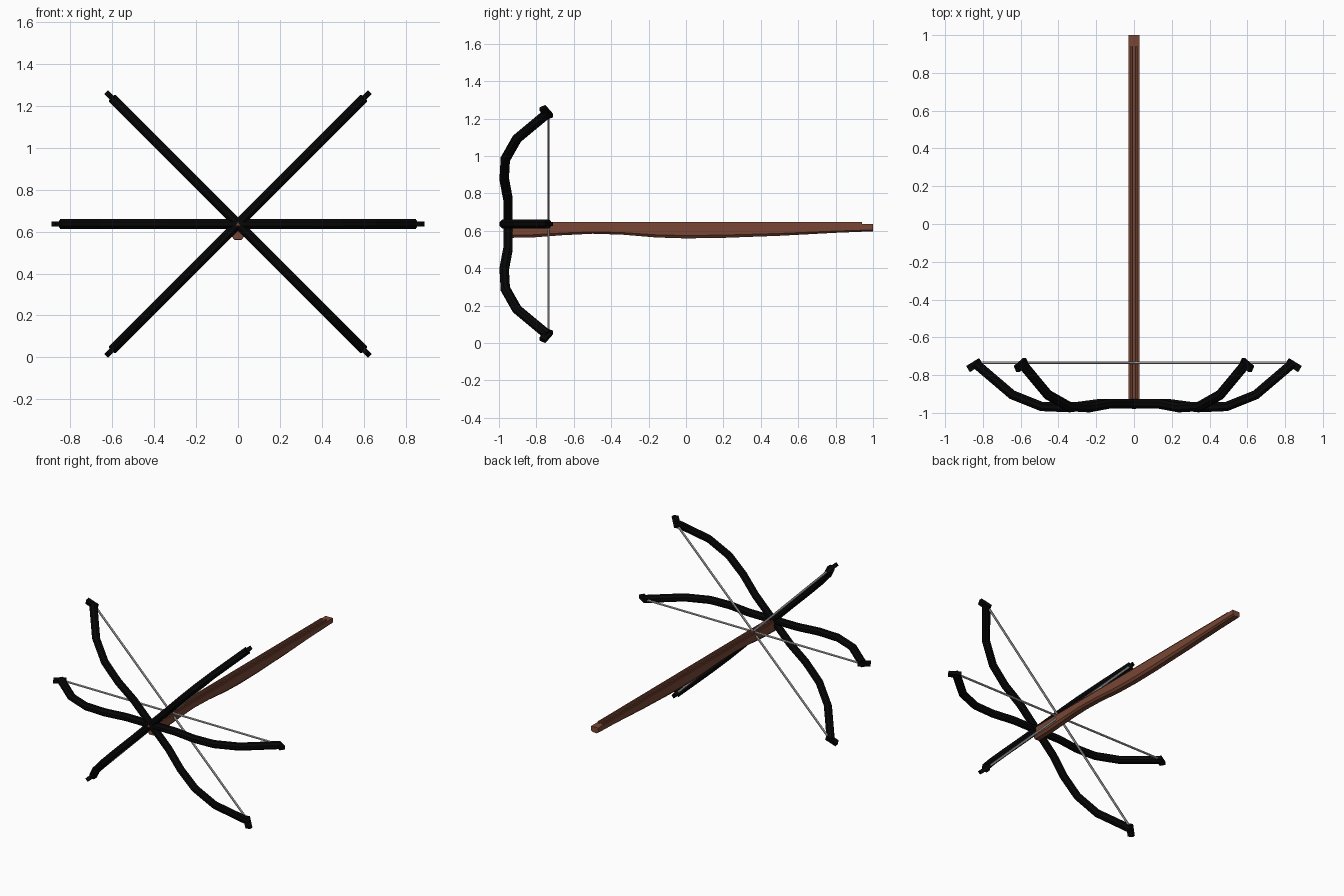
import bpy, bmesh, math
from mathutils import Vector, Matrix

if "Cube" in bpy.data.objects:
    bpy.data.objects.remove(bpy.data.objects["Cube"])

CZ = 0.636  # height of the crossing point


def mat(name, rgb):
    m = bpy.data.materials.new(name)
    m.diffuse_color = (*rgb, 1)
    m.use_nodes = True
    m.node_tree.nodes["Principled BSDF"].inputs["Base Color"].default_value = m.diffuse_color
    return m


BLACK = mat("black", (0.002, 0.002, 0.002))
BROWN = mat("brown wood", (0.19, 0.062, 0.035))
GREY = mat("grey string", (0.5, 0.5, 0.5))


def finish(bm, name, material):
    bmesh.ops.recalc_face_normals(bm, faces=bm.faces)
    me = bpy.data.meshes.new(name)
    bm.to_mesh(me)
    bm.free()
    me.materials.append(material)
    ob = bpy.data.objects.new(name, me)
    bpy.context.collection.objects.link(ob)
    return ob


def loft(bm, rings):
    """Skin a list of closed rings and cap both ends."""
    vs = [[bm.verts.new(p) for p in ring] for ring in rings]
    n = len(vs[0])
    for a, b in zip(vs, vs[1:]):
        for i in range(n):
            bm.faces.new((a[i], a[(i + 1) % n], b[(i + 1) % n], b[i]))
    bm.faces.new(vs[0])
    bm.faces.new(vs[-1][::-1])


def sweep(bm, path, half_w, half_z, sides):
    """Sweep a regular section along a path lying in the XY plane."""
    pts = [Vector((x, y, 0)) for x, y in path]
    rings = []
    k = 1 / math.cos(math.pi / sides)
    for i, p in enumerate(pts):
        d0 = (p - pts[max(i - 1, 0)]).normalized()
        d1 = (pts[min(i + 1, len(pts) - 1)] - p).normalized()
        t = (d0 + d1).normalized()
        nrm = Vector((-t.y, t.x, 0))
        ring = []
        for s in range(sides):
            a = 2 * math.pi * (s + 0.5) / sides
            ring.append(p + nrm * (half_w * k * math.cos(a))
                        + Vector((0, 0, half_z * k * math.sin(a))))
        rings.append(ring)
    loft(bm, rings)


# Three crossed bows with tip nocks and strings
half = [(0.19, -0.952), (0.34, -0.972), (0.49, -0.966), (0.645, -0.904), (0.84, -0.738)]
limb = [(-x, y) for x, y in reversed(half)] + half
for label, angle in (("level", 0), ("rising", 45), ("falling", -45)):
    place = Matrix.Translation((0, 0, CZ)) @ Matrix.Rotation(math.radians(angle), 4, 'Y')

    bm = bmesh.new()
    sweep(bm, limb, 0.025, 0.0235, 8)
    finish(bm, label + "_bow", BLACK).matrix_world = place

    bm = bmesh.new()
    for s in (-1, 1):
        sweep(bm, [(s * 0.81, -0.726), (s * 0.879, -0.768)], 0.019, 0.012, 4)
    finish(bm, label + "_bow_nocks", BLACK).matrix_world = place

    bm = bmesh.new()
    sweep(bm, [(-0.83, -0.735), (0.83, -0.735)], 0.0065, 0.0065, 6)
    finish(bm, label + "_bow_string", GREY).matrix_world = place

# Wooden stock: chamfered section with a curved underside
under = [(-0.95, 0.562), (-0.82, 0.564), (-0.66, 0.576), (-0.5, 0.584), (-0.34, 0.579),
         (-0.16, 0.564), (0.0, 0.559), (0.2, 0.562), (0.5, 0.573), (0.8, 0.589), (1.0, 0.597)]
top = 0.636
bm = bmesh.new()
rings = []
for y, z in under:
    c = (top - z) * 0.2
    rings.append([(-0.028, y, top), (0.028, y, top), (0.028, y, z + c),
                  (0.016, y, z), (-0.016, y, z), (-0.028, y, z + c)])
loft(bm, rings)
finish(bm, "stock", BROWN)

# Twin rails forming the bolt groove on top of the stock
bm = bmesh.new()
for s in (-1, 1):
    loft(bm, [[(s * 0.007, y, top - 0.004), (s * 0.020, y, top - 0.004),
               (s * 0.020, y, 0.647), (s * 0.011, y, 0.647)] for y in (-0.95, 0.94)])
finish(bm, "groove_rails", BROWN)

# Small wooden peg showing where the bows cross
bm = bmesh.new()
loft(bm, [[(-0.010, y, CZ - 0.008), (0.010, y, CZ - 0.008), (0, y, CZ + 0.010)]
          for y in (-0.979, -0.94)])
finish(bm, "crossing_peg", BROWN)
